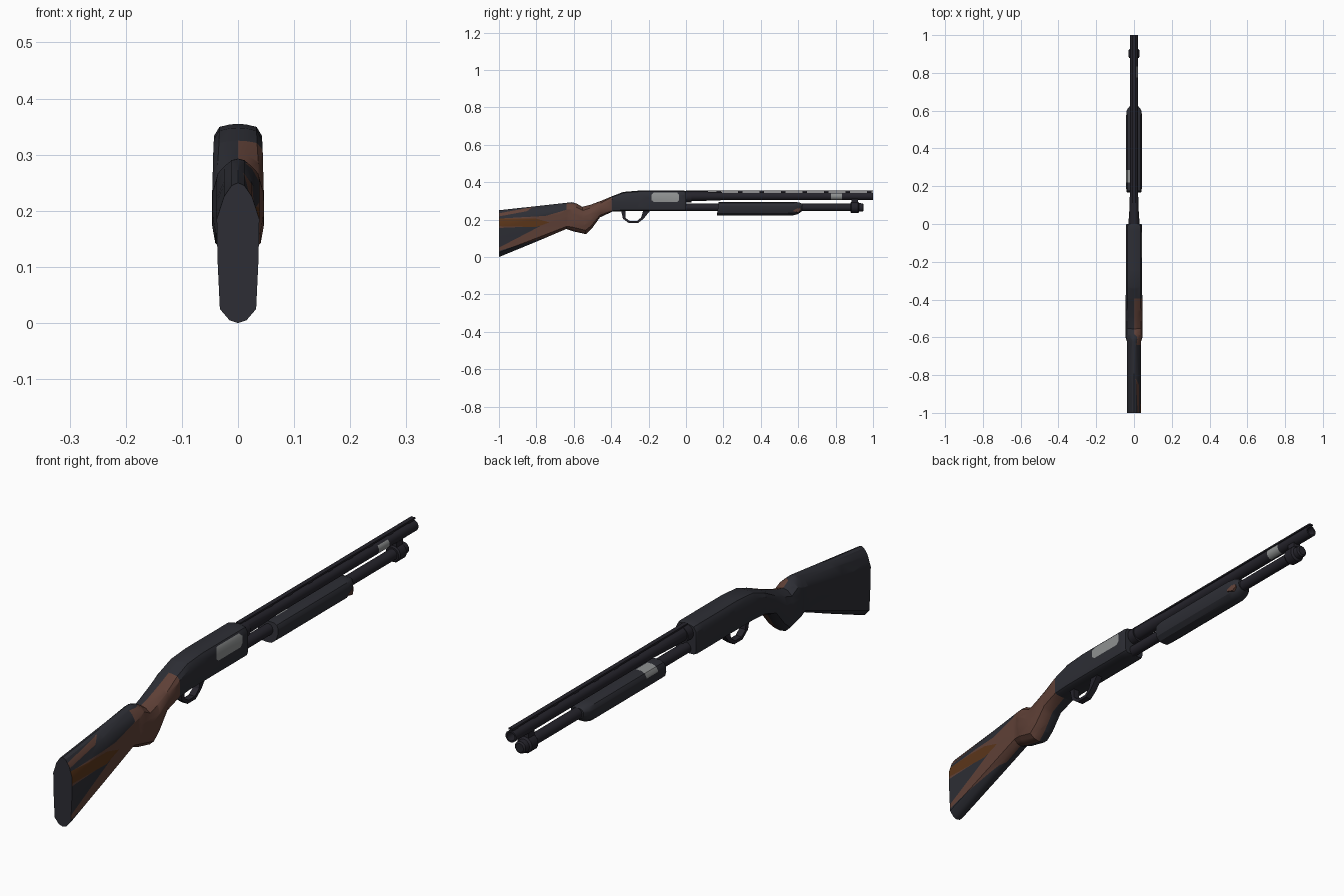
import bpy, bmesh, math

if "Cube" in bpy.data.objects:
    bpy.data.objects.remove(bpy.data.objects["Cube"])

def material(name, rgb):
    m = bpy.data.materials.new(name)
    m.diffuse_color = (*rgb, 1)
    m.use_nodes = True
    m.node_tree.nodes["Principled BSDF"].inputs["Base Color"].default_value = m.diffuse_color
    return m

MATS = [material("dark_slate", (0.026, 0.027, 0.035)),
        material("gun_black", (0.018, 0.017, 0.024)),
        material("wood_brown", (0.115, 0.052, 0.038)),
        material("amber_wood", (0.105, 0.036, 0.010)),
        material("bare_steel", (0.27, 0.28, 0.28))]
SLATE, BLACK, BROWN, AMBER, STEEL = range(5)

# Half cross-sections, bottom to top: (height fraction, width fraction)
STOCK = [(0, 0), (.02, .4), (.1, .85), (.45, .96), (.74, 1), (.9, .66), (.98, .3), (1, 0)]
GRIP = [(0, 0), (.03, .5), (.14, .88), (.35, 1), (.65, 1), (.87, .8), (.97, .4), (1, 0)]
BODY = [(0, 0), (.01, .75), (.06, .95), (.15, 1), (.8, 1), (.95, .77), (.99, .35), (1, 0)]
FOREND = [(0, 0), (.02, .45), (.2, .85), (.45, 1), (.75, 1), (.92, .82), (1, .5), (1, 0)]
BOX = [(0, 0), (0, 1), (1, 1), (1, 0)]
ROUND = [((1 - math.cos(a)) / 2, math.sin(a)) for a in (math.pi * i / 7 for i in range(8))]

def inside(poly, y, z):
    hit = False
    for (y1, z1), (y2, z2) in zip(poly, poly[1:] + poly[:1]):
        if (z1 > z) != (z2 > z) and y < (y2 - y1) * (z - z1) / (z2 - z1) + y1:
            hit = not hit
    return hit

def loft(name, sections, base, regions=(), side=1):
    """Sections: (top y, top z, bottom y, bottom z, half width, profile).
    Regions: side-view outlines cut into one side and coloured."""
    bm = bmesh.new()
    rings = []
    for ty, tz, by, bz, w, prof in sections:
        half = [(t, k * w) for t, k in prof]
        half += [(t, -x) for t, x in reversed(half[1:-1])]
        rings.append([bm.verts.new((x, by + (ty - by) * t, bz + (tz - bz) * t)) for t, x in half])
    for a, b in zip(rings, rings[1:]):
        n = len(a)
        for i in range(n):
            bm.faces.new((a[i], a[(i + 1) % n], b[(i + 1) % n], b[i]))
    bm.faces.new(rings[0])
    bm.faces.new(rings[-1])
    bmesh.ops.recalc_face_normals(bm, faces=bm.faces)
    for poly, _ in regions:
        for (y1, z1), (y2, z2) in zip(poly, poly[1:] + poly[:1]):
            bmesh.ops.bisect_plane(bm, geom=bm.verts[:] + bm.edges[:] + bm.faces[:], dist=1e-5,
                                   plane_co=(0, y1, z1), plane_no=(0, z1 - z2, y2 - y1))
    for f in bm.faces:
        f.material_index = base
        c = f.calc_center_median()
        if c.x * side > 0.001 and abs(f.normal.y) < 0.95:
            for poly, m in regions:
                if inside(poly, c.y, c.z):
                    f.material_index = m
    me = bpy.data.meshes.new(name)
    bm.to_mesh(me)
    bm.free()
    for m in MATS:
        me.materials.append(m)
    ob = bpy.data.objects.new(name, me)
    bpy.context.collection.objects.link(ob)
    bpy.ops.object.select_all(action='DESELECT')
    ob.select_set(True)
    bpy.context.view_layer.objects.active = ob
    bpy.ops.object.shade_smooth_by_angle(angle=math.radians(32))
    return ob

def tube(name, z, rings, base, regions=()):
    return loft(name, [(y, z + r, y, z - r, r, ROUND) for y, r in rings], base, regions)

def box(name, y0, y1, z0, z1, w, base):
    return loft(name, [(y, z1, y, z0, w, BOX) for y in (y0, y1)], base)

# Butt stock and pistol grip, with worn wood showing on the right side
loft("stock_and_grip", [
    (-1, .25, -1, 0, .038, STOCK),
    (-.8, .272, -.8, .082, .038, STOCK),
    (-.61, .293, -.64, .15, .038, STOCK),
    (-.585, .286, -.605, .138, .045, GRIP),
    (-.555, .268, -.535, .122, .046, GRIP),
    (-.515, .278, -.505, .15, .046, GRIP),
    (-.455, .3, -.46, .212, .045, GRIP),
    (-.395, .325, -.395, .242, .044, BODY)], SLATE, [
    ([(-1.01, .215), (-1.01, .232), (-.82, .267), (-.85, .245)], BROWN),
    ([(-1.01, .03), (-1.01, .205), (-.75, .22), (-.62, .258), (-.6, .13), (-.68, .128)], BROWN),
    ([(-1.01, .045), (-1.01, .155), (-.78, .165)], SLATE),
    ([(-1.01, .165), (-1.01, .207), (-.8, .205), (-.73, .185), (-.8, .16)], AMBER),
    ([(-.64, .1), (-.64, .285), (-.55, .285), (-.39, .36), (-.39, .1)], BROWN)])

# Receiver with the steel ejection port on the right
loft("receiver", [
    (-.395, .325, -.395, .242, .044, BODY),
    (-.335, .348, -.335, .245, .043, BODY),
    (-.25, .355, -.25, .245, .043, BODY),
    (-.01, .355, -.01, .245, .043, BODY),
    (0, .352, 0, .247, .04, BODY)], SLATE, [
    ([(-.185, .305), (-.185, .333), (-.173, .344), (-.047, .344), (-.037, .333),
      (-.037, .305), (-.047, .295), (-.173, .295)], STEEL)])

# Trigger guard: a flat strap swept round its loop (outer edge, inner edge)
loft("trigger_guard", [
    (-.348, .25, -.325, .25, .012, BOX),
    (-.337, .205, -.323, .209, .012, BOX),
    (-.305, .181, -.3, .192, .012, BOX),
    (-.258, .181, -.262, .192, .012, BOX),
    (-.228, .203, -.24, .211, .012, BOX),
    (-.19, .25, -.228, .25, .012, BOX)], BLACK)

# Barrel with open bore and a bright worn spot
tube("barrel", .325, [(-.02, .026), (.06, .026), (.2, .021), (1, .021), (1, .015), (.9, .015)], BLACK, [
    ([(.775, .29), (.775, .34), (.835, .34), (.835, .29)], STEEL)])
tube("barrel_collar", .322, [(-.01, .03), (.03, .03)], BLACK)

# Ventilated rib and its posts
box("sight_rib", 0, 1, .349, .355, .008, BLACK)
for i in range(9):
    y = .06 + i * .115
    box("rib_post", y - .012, y + .012, .34, .351, .006, BLACK)

# Magazine tube, end cap and barrel clamp
tube("magazine_tube", .265, [(-.02, .02), (.9, .02)], BLACK)
tube("magazine_cap", .265, [(.88, .026), (.885, .03), (.92, .03), (.926, .023), (.945, .022), (.95, .016)], BLACK)
box("barrel_clamp", .885, .92, .285, .31, .014, BLACK)

# Sliding fore-end: worn steel spot on the left
loft("fore_end", [
    (.175, .293, .165, .222, .04, FOREND),
    (.2, .295, .2, .222, .042, FOREND),
    (.57, .295, .57, .222, .042, FOREND),
    (.605, .292, .6, .23, .038, FOREND),
    (.622, .285, .62, .245, .025, FOREND)], SLATE, [
    ([(.22, .272), (.22, .3), (.285, .3), (.285, .272)], STEEL)], side=-1)

# Small worn wood chip on the right front of the fore-end
loft("wood_chip", [
    (.575, .25, .575, .244, .0425, BOX),
    (.6, .262, .6, .238, .039, BOX),
    (.612, .26, .612, .25, .033, BOX)], BROWN)
bpy.ops.object.select_all(action='DESELECT')
chip = bpy.data.objects["wood_chip"]
for v in chip.data.vertices:
    v.co.x = max(v.co.x, 0.0)
